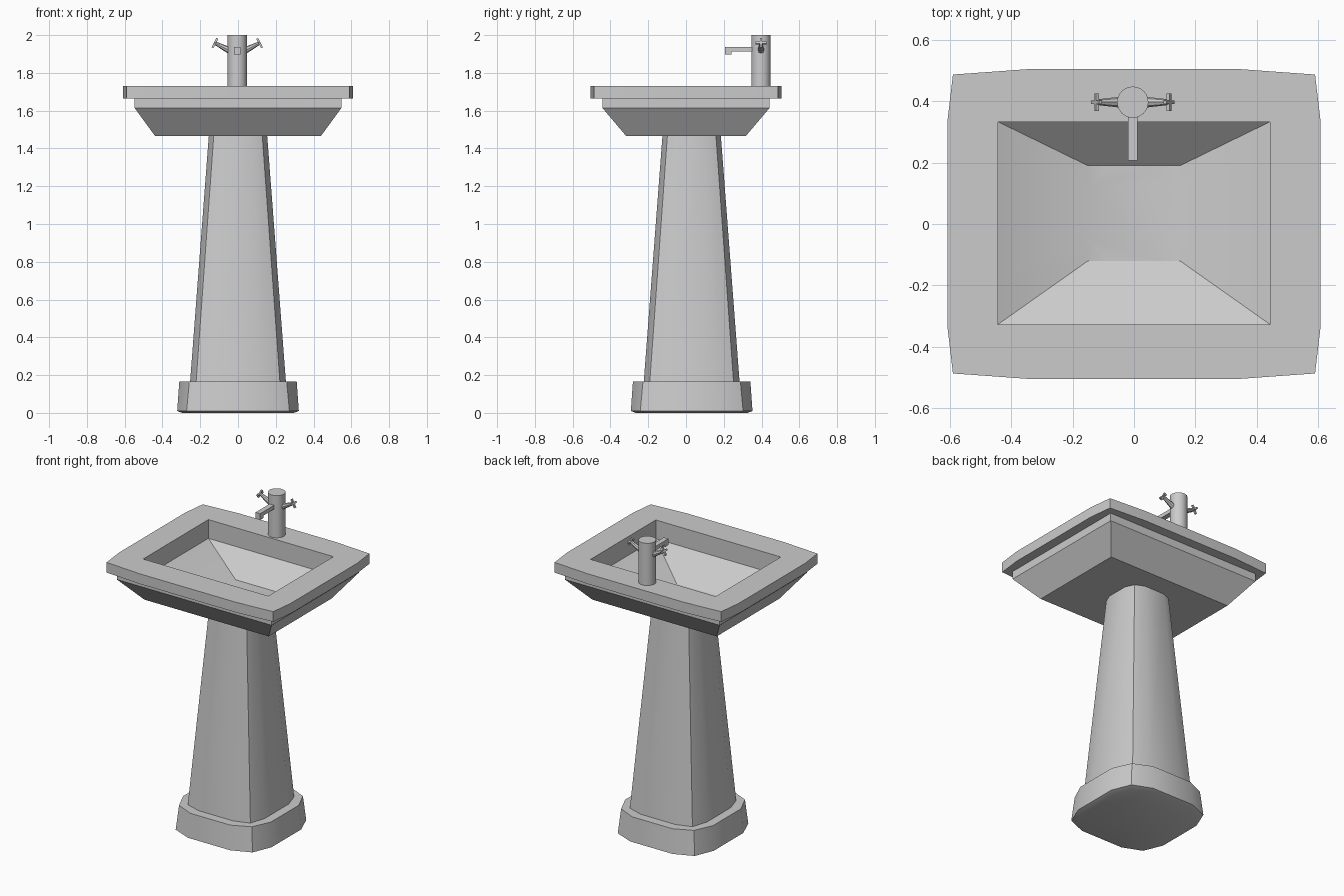
import bpy, bmesh, math
from mathutils import Vector, Matrix

if "Cube" in bpy.data.objects:
    bpy.data.objects.remove(bpy.data.objects["Cube"])


def finish(bm, name):
    bmesh.ops.recalc_face_normals(bm, faces=bm.faces)
    me = bpy.data.meshes.new(name)
    bm.to_mesh(me)
    bm.free()
    ob = bpy.data.objects.new(name, me)
    bpy.context.collection.objects.link(ob)
    bpy.ops.object.select_all(action='DESELECT')
    ob.select_set(True)
    bpy.context.view_layer.objects.active = ob
    bpy.ops.object.shade_smooth_by_angle(angle=math.radians(30))
    return ob


def ring(hx, hy, z, cy=0.0, bulge=0.0, sx=None, sy=None):
    """Twelve-point rectangle whose sides bow outwards by bulge."""
    sx = hx * 0.55 if sx is None else sx
    sy = hy * 0.55 if sy is None else sy
    bx, by = hx + bulge, hy + bulge
    pts = [(-hx, -hy), (-sx, -by), (sx, -by), (hx, -hy), (bx, -sy), (bx, sy),
           (hx, hy), (sx, by), (-sx, by), (-hx, hy), (-bx, sy), (-bx, -sy)]
    return [(x, y + cy, z) for x, y in pts]


def loft(name, rings):
    bm = bmesh.new()
    loops = [[bm.verts.new(p) for p in r] for r in rings]
    for a, b in zip(loops, loops[1:]):
        for i in range(len(a)):
            j = (i + 1) % len(a)
            bm.faces.new((a[i], a[j], b[j], b[i]))
    bm.faces.new(loops[0])
    bm.faces.new(loops[-1])
    return finish(bm, name)


def add_box(bm, size, matrix):
    bmesh.ops.create_cube(bm, size=1, matrix=matrix @ Matrix.Diagonal((*size, 1)))


# Pedestal foot and tapered shaft, with bowed sides
CY = 0.03
loft("pedestal_foot", [ring(0.25, 0.25, 0.0, CY, 0.045),
                       ring(0.272, 0.272, 0.01, CY, 0.05),
                       ring(0.258, 0.258, 0.165, CY, 0.053)])
loft("pedestal_shaft", [ring(0.222, 0.222, 0.16, CY, 0.032),
                        ring(0.128, 0.128, 1.475, CY, 0.026)])

# Basin: underside, rim, then down into the bowl
loft("basin", [ring(0.44, 0.318, 1.467),
               ring(0.548, 0.443, 1.615),
               ring(0.548, 0.443, 1.665),
               ring(0.59, 0.487, 1.665, 0, 0.018, 0.34, 0.335),
               ring(0.59, 0.487, 1.73, 0, 0.018, 0.34, 0.335),
               ring(0.443, 0.33, 1.73, 0.003),
               ring(0.443, 0.33, 1.61, 0.003),
               ring(0.15, 0.155, 1.478, 0.035)])

# Tap body
TX, TY = -0.004, 0.397
bm = bmesh.new()
bmesh.ops.create_cone(bm, cap_ends=True, segments=24, radius1=0.051, radius2=0.051,
                      depth=0.272, matrix=Matrix.Translation((TX, TY, 1.864)))
finish(bm, "tap_body")

# Spout with a downturned tip, extruded from its side profile
bm = bmesh.new()
profile = [(0.36, 1.938), (0.207, 1.938), (0.207, 1.897),
           (0.242, 1.897), (0.242, 1.913), (0.36, 1.913)]
face = bm.faces.new([bm.verts.new((TX - 0.016, y, z)) for y, z in profile])
geom = bmesh.ops.extrude_face_region(bm, geom=[face])["geom"]
bmesh.ops.translate(bm, vec=(0.032, 0, 0),
                    verts=[v for v in geom if isinstance(v, bmesh.types.BMVert)])
finish(bm, "tap_spout")

# Tilted handles: tapered arm with a cross grip at the end
for side, name in ((-1, "left_handle"), (1, "right_handle")):
    bm = bmesh.new()
    start = Vector((TX + side * 0.04, TY, 1.918))
    end = Vector((TX + side * 0.118, TY, 1.958))
    d = end - start
    rot = d.to_track_quat('Z', 'Y').to_matrix().to_4x4()
    bmesh.ops.create_cone(bm, cap_ends=True, segments=8, radius1=0.018, radius2=0.009,
                          depth=d.length,
                          matrix=Matrix.Translation((start + end) / 2) @ rot)
    grip = Matrix.Translation(end) @ rot
    add_box(bm, (0.056, 0.011, 0.011), grip)
    add_box(bm, (0.011, 0.056, 0.011), grip)
    finish(bm, name)
